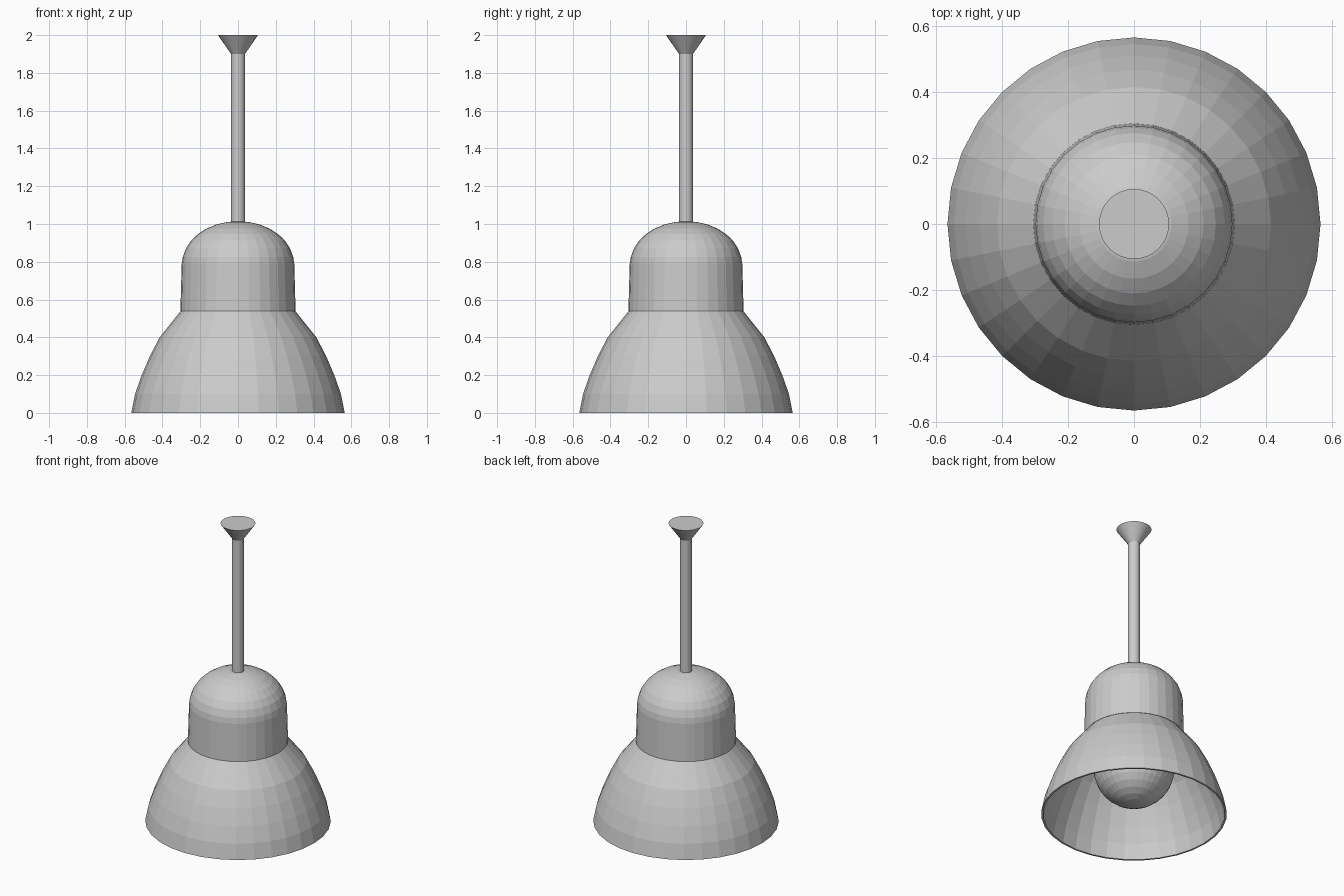
import bpy, bmesh, math

if "Cube" in bpy.data.objects:
    bpy.data.objects.remove(bpy.data.objects["Cube"])

SIDES = 32


def lathe(name, profile, sides=SIDES):
    """Revolve an (r, z) profile around the z axis."""
    bm = bmesh.new()
    verts = [bm.verts.new((r, 0, z)) for r, z in profile]
    edges = [bm.edges.new(pair) for pair in zip(verts, verts[1:])]
    bmesh.ops.spin(bm, geom=verts + edges, cent=(0, 0, 0), axis=(0, 0, 1),
                   angle=math.tau, steps=sides, use_duplicate=False)
    bmesh.ops.remove_doubles(bm, verts=bm.verts, dist=0.0005)
    bmesh.ops.recalc_face_normals(bm, faces=bm.faces)
    mesh = bpy.data.meshes.new(name)
    bm.to_mesh(mesh)
    bm.free()
    obj = bpy.data.objects.new(name, mesh)
    bpy.context.collection.objects.link(obj)
    return obj


def shell(outer, t):
    """Close a thin wall by returning along an inset copy of the profile."""
    inner = [(max(r - t, 0), z) for r, z in reversed(outer)]
    return outer + inner + outer[:1]


# Flared shade, open at the bottom
shade = [(0.565, 0), (0.545, 0.1), (0.51, 0.2), (0.467, 0.3),
         (0.415, 0.4), (0.355, 0.475), (0.303, 0.54)]
lathe("shade", shell(shade, 0.012))

# Domed housing above the shade
dome = [(0.305, 0.54), (0.298, 0.79)]
for i in range(1, 9):
    a = math.radians(90) * i / 8
    dome.append((0.298 * math.cos(a), 0.775 + 0.24 * math.sin(a) ** 0.95))
dome[-1] = (0, 1.015)
inner = [(r * 0.96, z - (0.012 if z > 0.6 else 0)) for r, z in reversed(dome)]
lathe("housing", dome + inner + dome[:1])

# Round bulb
bulb = [(0.246 * math.sin(math.pi * i / 16), 0.32 - 0.246 * math.cos(math.pi * i / 16))
        for i in range(17)]
lathe("bulb", bulb)

# Hanging rod
lathe("rod", [(0, 1.0), (0.037, 1.0), (0.037, 1.91), (0, 1.91)])

# Ceiling mount
lathe("ceiling_mount", [(0, 1.9), (0.037, 1.9), (0.106, 2.0), (0, 2.0)])
